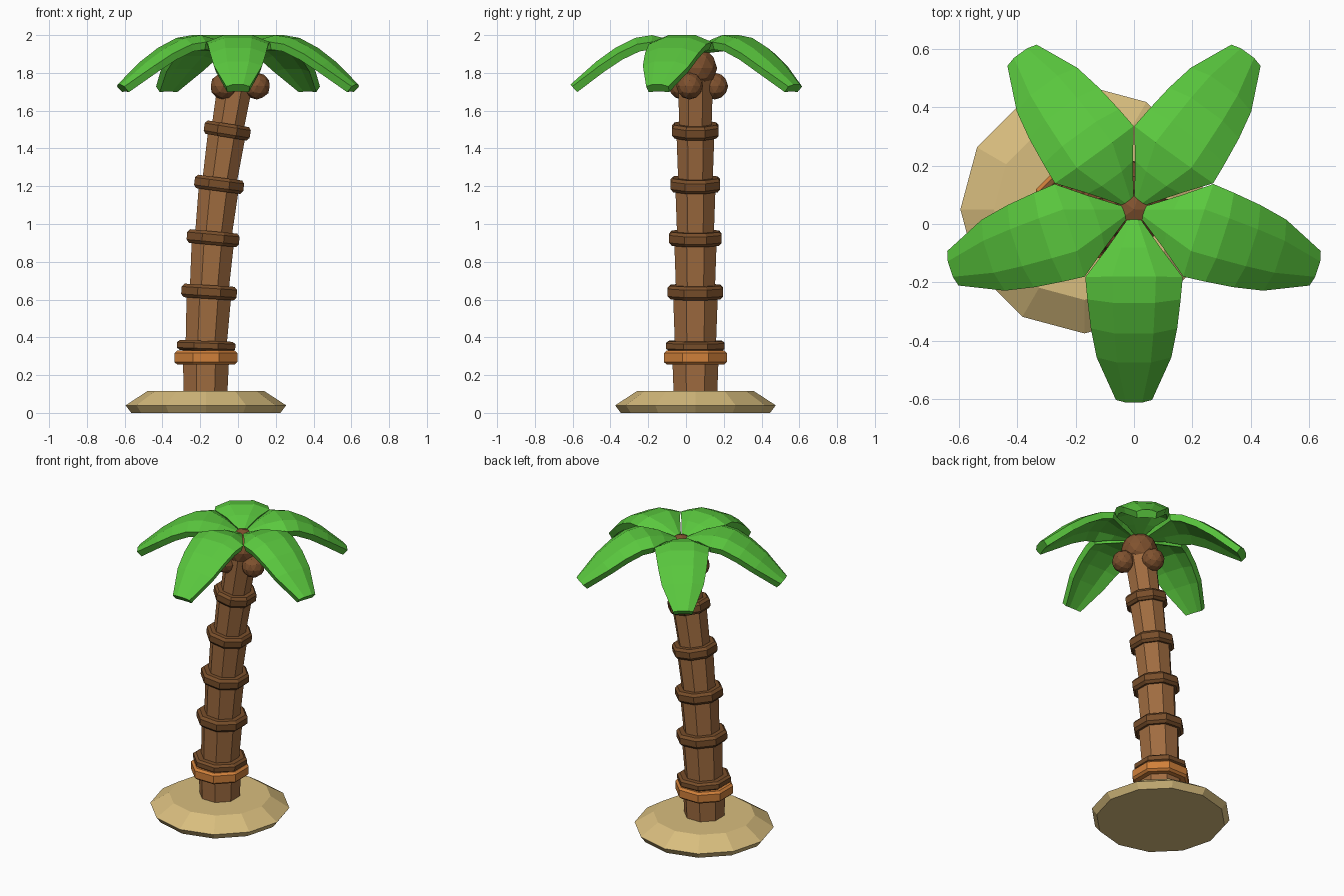
import bpy, bmesh, math
from mathutils import Vector, Matrix

cube = bpy.data.objects.get("Cube")
if cube:
    bpy.data.objects.remove(cube, do_unlink=True)

CENTRE_Y = 0.05


def material(name, *srgb):
    linear = [((c / 255 + 0.055) / 1.055) ** 2.4 for c in srgb] + [1]
    mat = bpy.data.materials.new(name)
    mat.use_nodes = True
    mat.diffuse_color = linear
    node = next(n for n in mat.node_tree.nodes if n.type == "BSDF_PRINCIPLED")
    node.inputs["Base Color"].default_value = linear
    return mat


sand = material("sand", 216, 189, 126)
bark = material("bark", 160, 108, 64)
dark_bark = material("dark_bark", 120, 78, 42)
orange = material("orange_band", 208, 128, 58)
shell = material("coconut_shell", 128, 82, 47)
green = material("leaf_green", 90, 200, 62)


def finish(name, bm, mat):
    bmesh.ops.recalc_face_normals(bm, faces=bm.faces)
    mesh = bpy.data.meshes.new(name)
    bm.to_mesh(mesh)
    bm.free()
    mesh.materials.append(mat)
    obj = bpy.data.objects.new(name, mesh)
    bpy.context.collection.objects.link(obj)
    return obj


def loft(name, sections, mat):
    """Skin closed cross-sections and cap both ends."""
    bm = bmesh.new()
    loops = [[bm.verts.new(p) for p in s] for s in sections]
    n = len(loops[0])
    for a, b in zip(loops, loops[1:]):
        for i in range(n):
            j = (i + 1) % n
            bm.faces.new((a[i], a[j], b[j], b[i]))
    bm.faces.new(loops[0])
    bm.faces.new(loops[-1])
    return finish(name, bm, mat)


def polygon(sides, radius, z, turn, frame):
    angles = [turn + math.tau * i / sides for i in range(sides)]
    return [frame @ Vector((radius * math.cos(a), radius * math.sin(a), z)) for a in angles]


def turned(name, sides, profile, mat, frame, turn=0.0):
    return loft(name, [polygon(sides, r, z, turn, frame) for r, z in profile], mat)


# Sand mound
turned("sand_mound", 12, [(0.395, 0), (0.425, 0.04), (0.31, 0.115)], sand,
       Matrix.Translation((-0.17, CENTRE_Y, 0)))

# Leaning trunk: joints along a curved path as (x, z)
joints = [(-0.172, 0.08), (-0.169, 0.355), (-0.153, 0.64), (-0.132, 0.925),
          (-0.1, 1.21), (-0.057, 1.495), (0.0, 1.83)]
OCT = math.pi / 8


def joint_frame(i):
    (x0, z0), (x1, z1) = joints[max(i - 1, 0)], joints[min(i + 1, len(joints) - 1)]
    tilt = math.atan2(x1 - x0, z1 - z0)
    x, z = joints[i]
    return Matrix.Translation((x, CENTRE_Y, z)) @ Matrix.Rotation(tilt, 4, "Y")


for i in range(len(joints) - 1):
    low = 0.124 - 0.0065 * i
    loft(f"trunk_segment_{i + 1}",
         [polygon(8, low, 0, OCT, joint_frame(i)),
          polygon(8, low + 0.011, 0, OCT, joint_frame(i + 1))], bark)

# Raised rings at the joints
for i in range(1, len(joints) - 1):
    r = 0.176 - 0.0085 * i
    h = 0.026 if i == 1 else 0.036
    turned(f"trunk_ring_{i}", 8, [(r * 0.9, -h), (r, -h * 0.55), (r, h * 0.55), (r * 0.9, h)],
           dark_bark, joint_frame(i), OCT)

# Orange band near the foot
turned("orange_band", 8, [(0.165, -0.037), (0.18, -0.024), (0.18, 0.024), (0.165, 0.037)],
       orange, Matrix.Translation((-0.17, CENTRE_Y, 0.293)), OCT)


# Crown bulb and coconuts
def ball(name, location, radius):
    bm = bmesh.new()
    bmesh.ops.create_icosphere(bm, subdivisions=2, radius=radius,
                               matrix=Matrix.Translation(location))
    finish(name, bm, shell)


ball("crown_bulb", (0, CENTRE_Y, 1.825), 0.115)
for i in range(3):
    a = math.radians(-17 + 120 * i)
    ball(f"coconut_{i + 1}",
         (0.105 * math.cos(a), CENTRE_Y + 0.105 * math.sin(a), 1.73), 0.071)

# Five arched leaves: stations as (reach, height, half width)
stations = [(0.035, 1.93, 0.025), (0.13, 1.975, 0.095), (0.23, 2.0, 0.167),
            (0.32, 1.985, 0.16), (0.425, 1.932, 0.148), (0.525, 1.86, 0.128),
            (0.662, 1.738, 0.062)]


def leaf_sections(turn):
    frame = Matrix.Translation((0, CENTRE_Y, 0)) @ Matrix.Rotation(turn, 4, "Z")
    sections = []
    for i, (r, z, w) in enumerate(stations):
        a, b = stations[max(i - 1, 0)], stations[min(i + 1, len(stations) - 1)]
        down = Vector((b[1] - a[1], 0, a[0] - b[0])).normalized()
        edge = 0.22 * w
        thick = 0.05 if i else 0.03
        outline = [(-w, edge), (-0.45 * w, 0), (0.45 * w, 0), (w, edge),
                   (0.92 * w, edge + thick * 0.8), (0.42 * w, thick),
                   (-0.42 * w, thick), (-0.92 * w, edge + thick * 0.8)]
        sections.append([frame @ (Vector((r, y, z)) + down * d) for y, d in outline])
    return sections


for i in range(5):
    loft(f"palm_leaf_{i + 1}", leaf_sections(math.radians(-90 + 72 * i)), green)
